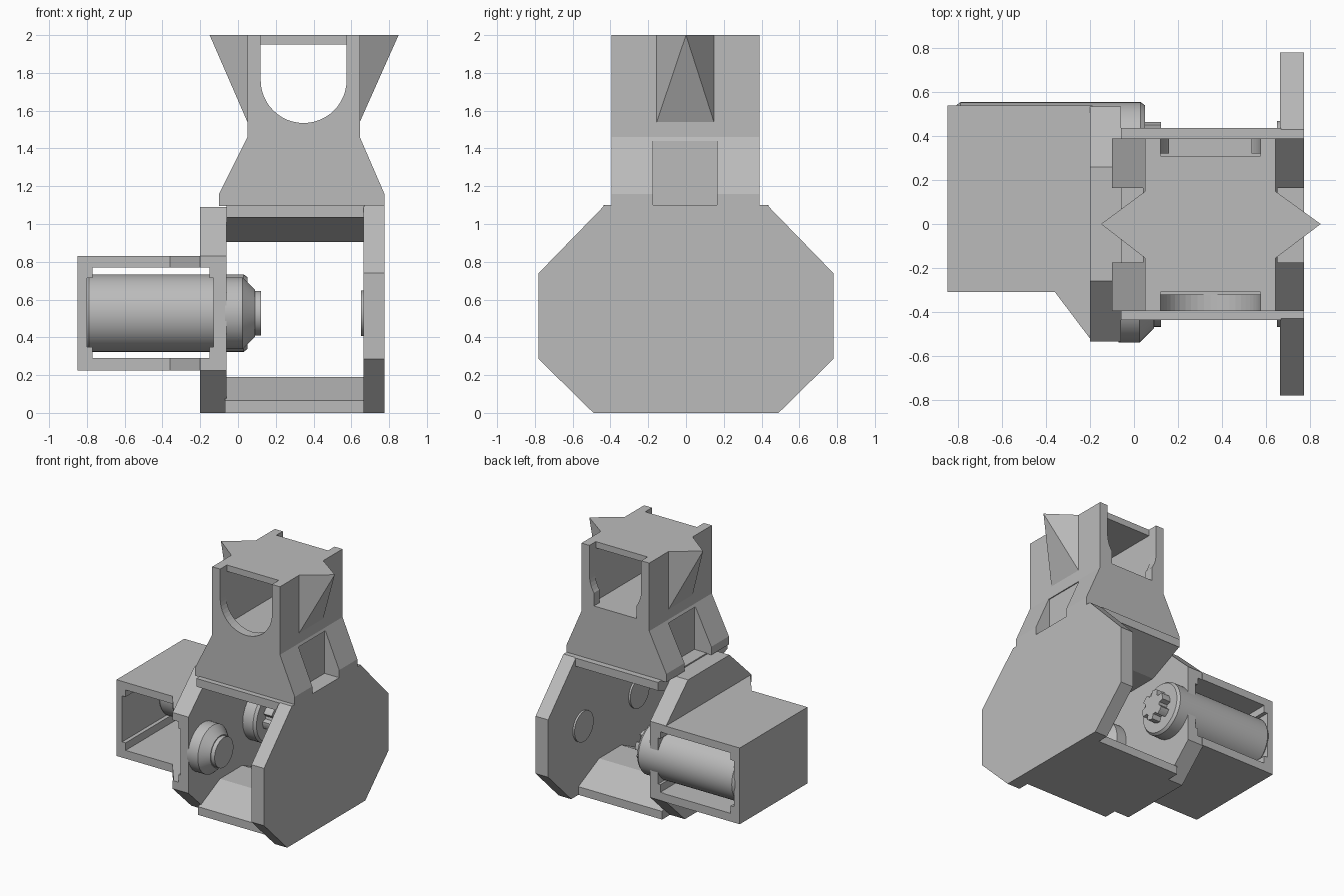
import bpy, bmesh, math
from mathutils import Vector

old = bpy.data.objects.get("Cube")
if old:
    bpy.data.objects.remove(old, do_unlink=True)

grey = bpy.data.materials.new("light_grey")
grey.use_nodes = True
GREY = (0.5, 0.5, 0.5, 1)
grey.diffuse_color = GREY
grey.node_tree.nodes["Principled BSDF"].inputs["Base Color"].default_value = GREY


def finish(name, bm, smooth=False):
    bmesh.ops.recalc_face_normals(bm, faces=bm.faces)
    mesh = bpy.data.meshes.new(name)
    bm.to_mesh(mesh)
    bm.free()
    mesh.materials.append(grey)
    ob = bpy.data.objects.new(name, mesh)
    bpy.context.collection.objects.link(ob)
    if smooth:
        select(ob)
        bpy.ops.object.shade_smooth_by_angle(angle=math.radians(30))
    return ob


def select(ob):
    bpy.ops.object.select_all(action='DESELECT')
    ob.select_set(True)
    bpy.context.view_layer.objects.active = ob


def prism(name, outline, axis, lo, hi, smooth=False):
    """Extrude a 2D outline along an axis from lo to hi."""
    place = {'x': lambda a, b, d: (d, a, b),
             'y': lambda a, b, d: (a, d, b),
             'z': lambda a, b, d: (a, b, d)}[axis]
    bm = bmesh.new()
    rings = [[bm.verts.new(place(a, b, d)) for a, b in outline] for d in (lo, hi)]
    n = len(outline)
    for r in rings:
        bm.faces.new(r)
    for i in range(n):
        j = (i + 1) % n
        bm.faces.new((rings[0][i], rings[0][j], rings[1][j], rings[1][i]))
    return finish(name, bm, smooth)


def box(name, x, y, z):
    return prism(name, [(x[0], y[0]), (x[1], y[0]), (x[1], y[1]), (x[0], y[1])], 'z', *z)


def lathe_x(name, profile, y, z, segments=48):
    """Turn (x, radius) rings about an axis parallel to x."""
    bm = bmesh.new()
    rings = []
    for x, r in profile:
        rings.append([bm.verts.new((x, y + r * math.cos(t), z + r * math.sin(t)))
                      for t in (math.tau * i / segments for i in range(segments))])
    bm.faces.new(rings[0])
    bm.faces.new(rings[-1])
    for a, b in zip(rings, rings[1:]):
        for i in range(segments):
            j = (i + 1) % segments
            bm.faces.new((a[i], a[j], b[j], b[i]))
    return finish(name, bm, True)


def boolean(ob, cutter, operation='DIFFERENCE'):
    mod = ob.modifiers.new("cut", 'BOOLEAN')
    mod.object = cutter
    mod.operation = operation
    mod.solver = 'EXACT'
    select(ob)
    bpy.ops.object.modifier_apply(modifier=mod.name)
    bpy.data.objects.remove(cutter, do_unlink=True)


def mirrored(half):
    """Complete a right-hand outline listed from bottom to top."""
    return half + [(-a, b) for a, b in reversed(half)]


# Side plates
prism("outer_plate", mirrored([(0.49, 0), (0.78, 0.285), (0.78, 0.74), (0.43, 1.1)]),
      'x', 0.665, 0.775)
inner_plate = prism("inner_plate",
                    mirrored([(0.3, 0), (0.535, 0.225), (0.535, 0.83), (0.26, 1.09)]),
                    'x', -0.2, -0.06)

# Motor housing, open at front and back
housing = prism("motor_housing", [(-0.85, -0.31), (-0.36, -0.31), (-0.19, -0.535),
                                  (-0.19, 0.54), (-0.85, 0.54)], 'z', 0.225, 0.83)
for part in (housing, inner_plate):
    boolean(part, box("opening_cutter", (-0.77, -0.15), (-1, 1), (0.29, 0.77)))
    boolean(part, box("slot_cutter", (-0.80, -0.13), (-1, 1), (0.35, 0.715)))

# Floor and roof beams, ridged along the middle
prism("floor_beam", mirrored([(0.4, 0), (0.4, 0.065), (0.14, 0.19)]), 'x', -0.07, 0.67)
prism("roof_beam", mirrored([(0.14, 0.905), (0.43, 1.035), (0.437, 1.035), (0.437, 1.1)]),
      'x', -0.06, 0.67)

# Motor with lobed drive hub
AXLE_Y, AXLE_Z = 0.35, 0.528
lathe_x("motor", [(-0.81, 0.19), (-0.79, 0.205), (0.03, 0.205), (0.05, 0.19)], AXLE_Y, AXLE_Z)
hub = []
for i in range(48):
    t = math.tau * i / 48
    r = 0.115 if i % 8 < 5 else 0.08
    hub.append((AXLE_Y + r * math.cos(t), AXLE_Z + r * math.sin(t)))
prism("drive_hub", hub, 'x', 0.04, 0.122)

# Idler boss and bearing discs
lathe_x("idler_boss", [(-0.07, 0.19), (0.025, 0.19), (0.09, 0.125), (0.09, 0.118),
                       (0.122, 0.118)], -AXLE_Y, AXLE_Z)
for side, y in (("front", -AXLE_Y), ("back", AXLE_Y)):
    lathe_x(side + "_bearing_disc", [(0.65, 0.12), (0.67, 0.12)], y, AXLE_Z)

# Turret with flared feet
MID = 0.3475
turret = prism("turret", [(-0.1, 1.095), (0.775, 1.095), (0.775, 1.16), (0.645, 1.46),
                          (0.645, 2), (0.05, 2), (0.05, 1.46), (-0.1, 1.16)],
               'y', -0.395, 0.39)
for x in ((-0.3, 0.049), (0.646, 1)):
    boolean(turret, box("foot_gap_cutter", x, (-0.175, 0.163), (1, 1.44)))

# Arched windows in both walls, hollow chamber under the cap
R = 0.2275
arch = [(MID + R * math.cos(t), 1.762 + R * math.sin(t))
        for t in (math.pi + math.pi * i / 24 for i in range(25))]
for y in ((-0.5, -0.31), (0.31, 0.5)):
    boolean(turret, prism("window_cutter", arch + [(MID + R, 2.1), (MID - R, 2.1)], 'y', *y))
boolean(turret, box("sill_cutter", (0.16, 0.535), (0.3, 0.5), (1.53, 1.64)))
boolean(turret, box("chamber_cutter", (0.12, 0.575), (-0.32, 0.32), (1.53, 1.95)))

# Pointed wedges on both flanks
for name, x, tip in (("right_wedge", 0.05, -0.15), ("left_wedge", 0.645, 0.85)):
    bm = bmesh.new()
    corners = [(x, -0.155, 2), (x, 0.148, 2), (tip, 0, 2), (x, -0.155, 1.54), (x, 0.148, 1.54)]
    bmesh.ops.convex_hull(bm, input=[bm.verts.new(Vector(c)) for c in corners])
    bmesh.ops.dissolve_limit(bm, angle_limit=0.01, verts=bm.verts, edges=bm.edges)
    finish(name, bm)
